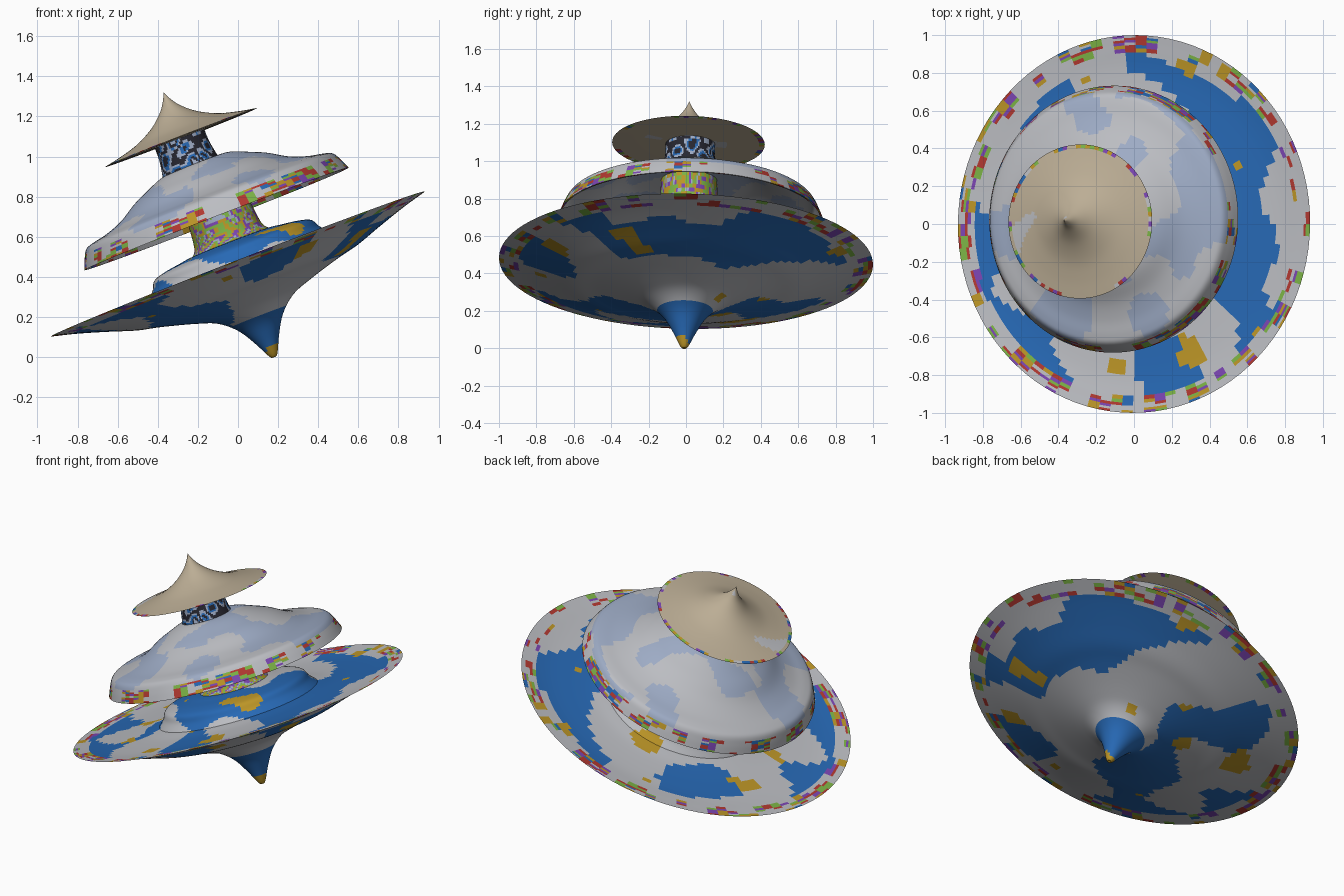
import bpy, bmesh, random
from math import radians, tau
from mathutils import Matrix, Vector, noise

if "Cube" in bpy.data.objects:
    bpy.data.objects.remove(bpy.data.objects["Cube"])

random.seed(4)
SIDES = 96
# everything shares one leaning axis; profiles are (radius, height along axis)
LEAN = (Matrix.Translation((0, 0, 0.465)) @ Matrix.Rotation(radians(-21.2), 4, 'Y')
        @ Matrix.Rotation(radians(-1.1), 4, 'X'))


def mat(name, rgb):
    m = bpy.data.materials.new(name)
    m.diffuse_color = (*rgb, 1)
    m.use_nodes = True
    m.node_tree.nodes["Principled BSDF"].inputs["Base Color"].default_value = m.diffuse_color
    return m


BLUE = mat("blue", (0.02, 0.14, 0.46))
CLOUD = mat("cloud", (0.50, 0.51, 0.54))
PALE = mat("pale_blue", (0.34, 0.41, 0.56))
GOLD = mat("gold", (0.50, 0.30, 0.02))
TAN = mat("tan", (0.50, 0.42, 0.30))
RED = mat("red", (0.45, 0.04, 0.03))
GREEN = mat("green", (0.20, 0.45, 0.06))
PURPLE = mat("purple", (0.20, 0.06, 0.45))
DARK = mat("dark", (0.02, 0.02, 0.03))
RIM = [RED, GREEN, PURPLE, GOLD, CLOUD, BLUE]


def smooth(points, steps=5):
    """Catmull-Rom curve through one section of a profile."""
    p = [Vector(q) for q in points]
    if len(p) < 3:
        return p
    ext = [2 * p[0] - p[1]] + p + [2 * p[-1] - p[-2]]
    out = []
    for a, b, c, d in zip(ext, ext[1:], ext[2:], ext[3:]):
        for i in range(steps):
            t = i / steps
            out.append(0.5 * (2 * b + (c - a) * t + (2 * a - 5 * b + 4 * c - d) * t * t
                              + (3 * b - a - 3 * c + d) * t ** 3))
    return out + [p[-1]]


def turned(name, sections, offset, paints, paint, angle=35):
    """Revolve profile sections; paint(centre) picks an index in paints."""
    prof = []
    for s in sections:
        pts = smooth(s)
        prof += pts[1:] if prof else pts
    bm = bmesh.new()
    vs = [bm.verts.new((max(p.x, 0), 0, p.y)) for p in prof]
    es = [bm.edges.new(e) for e in zip(vs, vs[1:])]
    bmesh.ops.spin(bm, geom=vs + es, cent=(0, 0, 0), axis=(0, 0, 1), angle=tau, steps=SIDES)
    bmesh.ops.remove_doubles(bm, verts=bm.verts, dist=0.0005)
    bmesh.ops.recalc_face_normals(bm, faces=bm.faces)
    for f in bm.faces:
        f.material_index = paint(f.calc_center_median())
    me = bpy.data.meshes.new(name)
    bm.to_mesh(me)
    bm.free()
    for m in paints:
        me.materials.append(m)
    ob = bpy.data.objects.new(name, me)
    bpy.context.collection.objects.link(ob)
    ob.matrix_world = LEAN @ Matrix.Translation(offset)
    bpy.context.view_layer.objects.active = ob
    ob.select_set(True)
    bpy.ops.object.shade_smooth_by_angle(angle=radians(angle))
    ob.select_set(False)
    return ob


def clouds(rim_start, scale, cut):
    """Index 0/1 by noise, 2 as rare spots, then mixed rim colours."""
    def paint(c):
        if c.xy.length > rim_start:
            n = noise.noise(c * 9 + Vector((3, 7, 1)))
            return 3 + int(abs(n) * 17) % len(RIM) if n > 0 else 1
        if noise.noise(c * 5 + Vector((9, 2, 4))) > 0.5:
            return 2
        return 1 if c.xy.length > 0.15 and noise.noise(c * scale) > cut else 0
    return paint


# broad base dish with pointed foot underneath and a raised hub on top
turned("base_dish", [
    [(0, -.497), (.02, -.49), (.065, -.40), (.12, -.312), (.2, -.243), (.3, -.204),
     (.47, -.155), (.59, -.127), (.72, -.083), (.87, -.035), (1, 0)],
    [(1, 0), (.93, -.008), (.8, -.02), (.6, -.02), (.48, -.008)],
    [(.48, -.008), (.445, .03), (.42, .072), (.36, .092), (.28, .104), (.2, .114), (0, .12)],
], (0, 0, 0), [BLUE, CLOUD, GOLD] + RIM, clouds(.9, 2.6, -.02))

# flared column between base and middle canopy
turned("lower_column", [
    [(.21, .108), (.185, .135), (.174, .18), (.167, .25), (.155, .34), (.15, .46)],
], (.004, .008, 0), [GREEN, GOLD, PURPLE, PALE],
    lambda c: int(abs(noise.noise(c * 14)) * 12) % 4)

# middle canopy, a hollow shell with a steep rim
turned("middle_canopy", [
    [(0, .545), (.12, .543), (.19, .535), (.29, .494), (.36, .462), (.45, .408),
     (.54, .375), (.62, .358), (.66, .342), (.685, .30), (.707, .248)],
    [(.707, .248), (.697, .248)],
    [(.697, .248), (.67, .30), (.64, .33), (.54, .355), (.45, .388), (.36, .43),
     (.29, .45), (.15, .46), (0, .46)],
], (-.019, .021, 0), [PALE, CLOUD, CLOUD] + RIM, clouds(.675, 4, -.05))

# short neck under the hat
turned("upper_neck", [
    [(.15, .53), (.14, .58), (.133, .63), (.132, .70)],
], (-.046, .01, 0), [DARK, PALE, BLUE],
    lambda c: int(abs(noise.noise(c * 12)) * 9) % 3)

# pointed hat on top with a flat underside
turned("top_hat", [
    [(0, .931), (.02, .89), (.055, .842), (.12, .786), (.213, .738), (.31, .710), (.408, .69)],
    [(.408, .69), (.25, .688), (0, .687)],
], (-.037, 0, 0), [TAN, TAN, CLOUD] + RIM, clouds(.39, 3, 0), 15)
